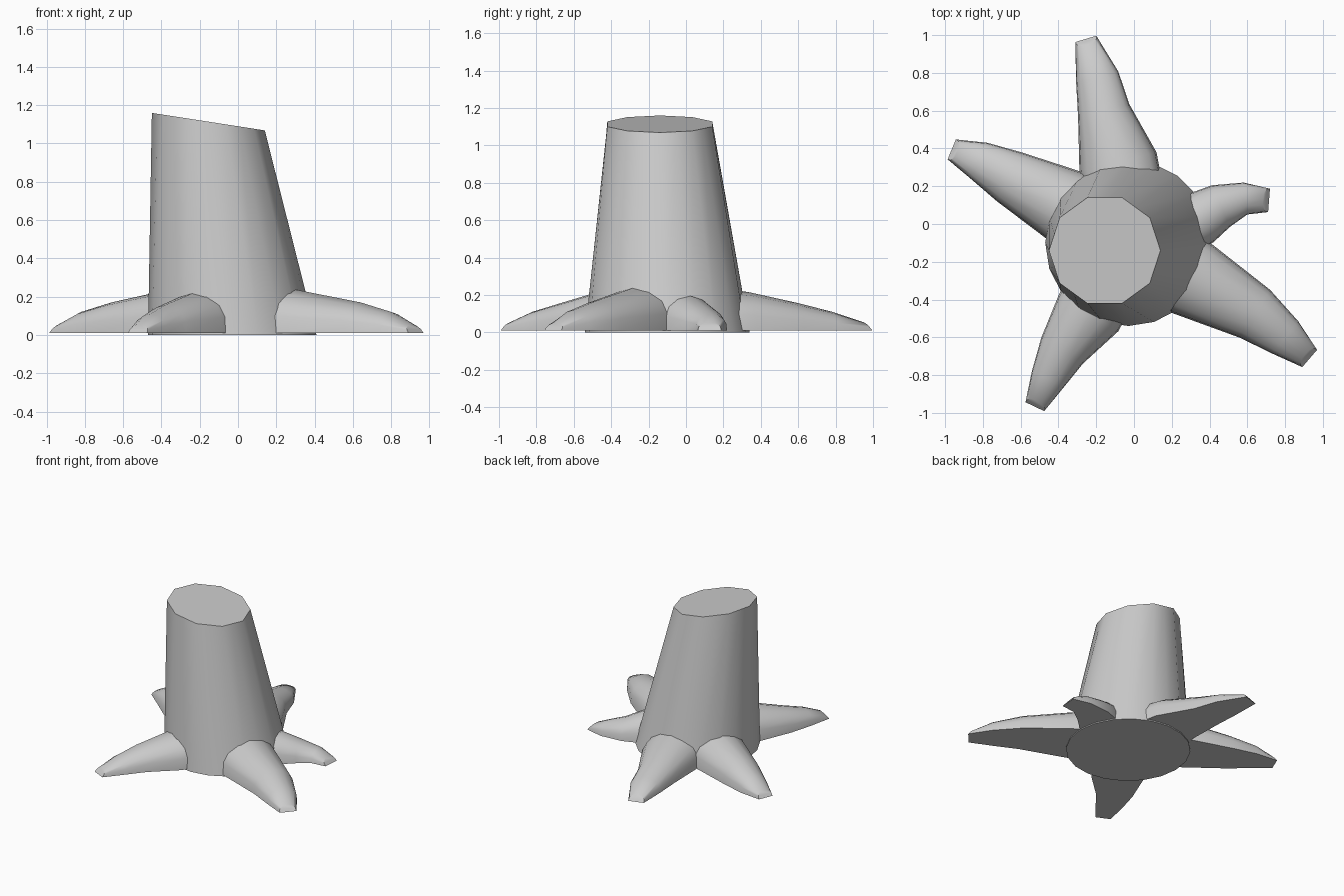
import bpy, bmesh, math
from mathutils import Vector

if "Cube" in bpy.data.objects:
    bpy.data.objects.remove(bpy.data.objects["Cube"])

grey = bpy.data.materials.new("plain_grey")
grey.use_nodes = True
grey.diffuse_color = (0.6, 0.6, 0.6, 1)
grey.node_tree.nodes["Principled BSDF"].inputs["Base Color"].default_value = (0.6, 0.6, 0.6, 1)


def loft(name, rings, angle):
    """Skin a list of equal-length rings, cap both ends, shade smooth."""
    bm = bmesh.new()
    loops = [[bm.verts.new(p) for p in ring] for ring in rings]
    n = len(loops[0])
    for a, b in zip(loops, loops[1:]):
        for i in range(n):
            j = (i + 1) % n
            bm.faces.new((a[i], a[j], b[j], b[i]))
    bm.faces.new(loops[0])
    bm.faces.new(loops[-1])
    bmesh.ops.recalc_face_normals(bm, faces=bm.faces)
    mesh = bpy.data.meshes.new(name)
    bm.to_mesh(mesh)
    bm.free()
    mesh.materials.append(grey)
    obj = bpy.data.objects.new(name, mesh)
    bpy.context.collection.objects.link(obj)
    bpy.ops.object.select_all(action='DESELECT')
    obj.select_set(True)
    bpy.context.view_layer.objects.active = obj
    bpy.ops.object.shade_smooth_by_angle(angle=math.radians(angle))
    return obj


# Trunk: round foot leaning into a ten-sided, slanted cut
SIDES = 20
foot, cut = [], []
for i in range(SIDES):
    a = math.tau * i / SIDES
    foot.append((-0.03 + 0.44 * math.cos(a), -0.1 + 0.44 * math.sin(a), 0))
    r = 0.295 * (math.cos(math.pi / 10) if i % 2 else 1)
    x = -0.155 + r * math.cos(a)
    cut.append((x, -0.14 + r * math.sin(a), 1.09 - 0.155 * x))
loft("trunk", [foot, cut], 40)

# Roots: half-round, flat-bottomed horns listed tip first as (x, y, half width)
HEIGHTS = (0.055, 0.12, 0.17, 0.235, 0.26)
SECTION = [(-1, 0), (-0.96, 0.4), (-0.8, 0.68), (-0.45, 0.9), (0, 1),
           (0.45, 0.9), (0.8, 0.68), (0.96, 0.4), (1, 0)]
GROUND = 0.01


def root(name, scale, path):
    pts = [Vector((x, y, 0)) for x, y, w in path]
    rings = []
    for k, (p, (x, y, w)) in enumerate(zip(pts, path)):
        inward = (pts[min(k + 1, len(pts) - 1)] - pts[max(k - 1, 0)]).normalized()
        side = Vector((-inward.y, inward.x, 0))
        h = HEIGHTS[k] * (scale if k else 1)
        lean = 0.035 if k == 0 else 0
        rings.append([p + side * w * u + inward * lean * v
                      + Vector((0, 0, GROUND + (h - GROUND) * v)) for u, v in SECTION])
    loft(name, rings, 45)


root("back_root", 0.92, [(-0.255, 0.98, 0.058), (-0.195, 0.78, 0.115),
                         (-0.16, 0.6, 0.14), (-0.085, 0.33, 0.21), (-0.05, 0.15, 0.21)])
root("right_root", 1, [(-0.965, 0.395, 0.057), (-0.82, 0.335, 0.105),
                       (-0.66, 0.25, 0.145), (-0.37, 0.1, 0.2), (-0.25, 0.02, 0.2)])
root("front_root", 0.92, [(-0.525, -0.967, 0.055), (-0.455, -0.82, 0.095),
                          (-0.38, -0.67, 0.13), (-0.24, -0.47, 0.185), (-0.15, -0.3, 0.185)])
root("front_left_root", 1, [(0.93, -0.712, 0.06), (0.8, -0.6, 0.11),
                            (0.64, -0.475, 0.15), (0.31, -0.29, 0.21), (0.15, -0.2, 0.21)])
root("back_left_root", 0.82, [(0.715, 0.125, 0.062), (0.59, 0.135, 0.085),
                              (0.46, 0.095, 0.12), (0.35, 0.03, 0.145), (0.2, -0.05, 0.15)])
